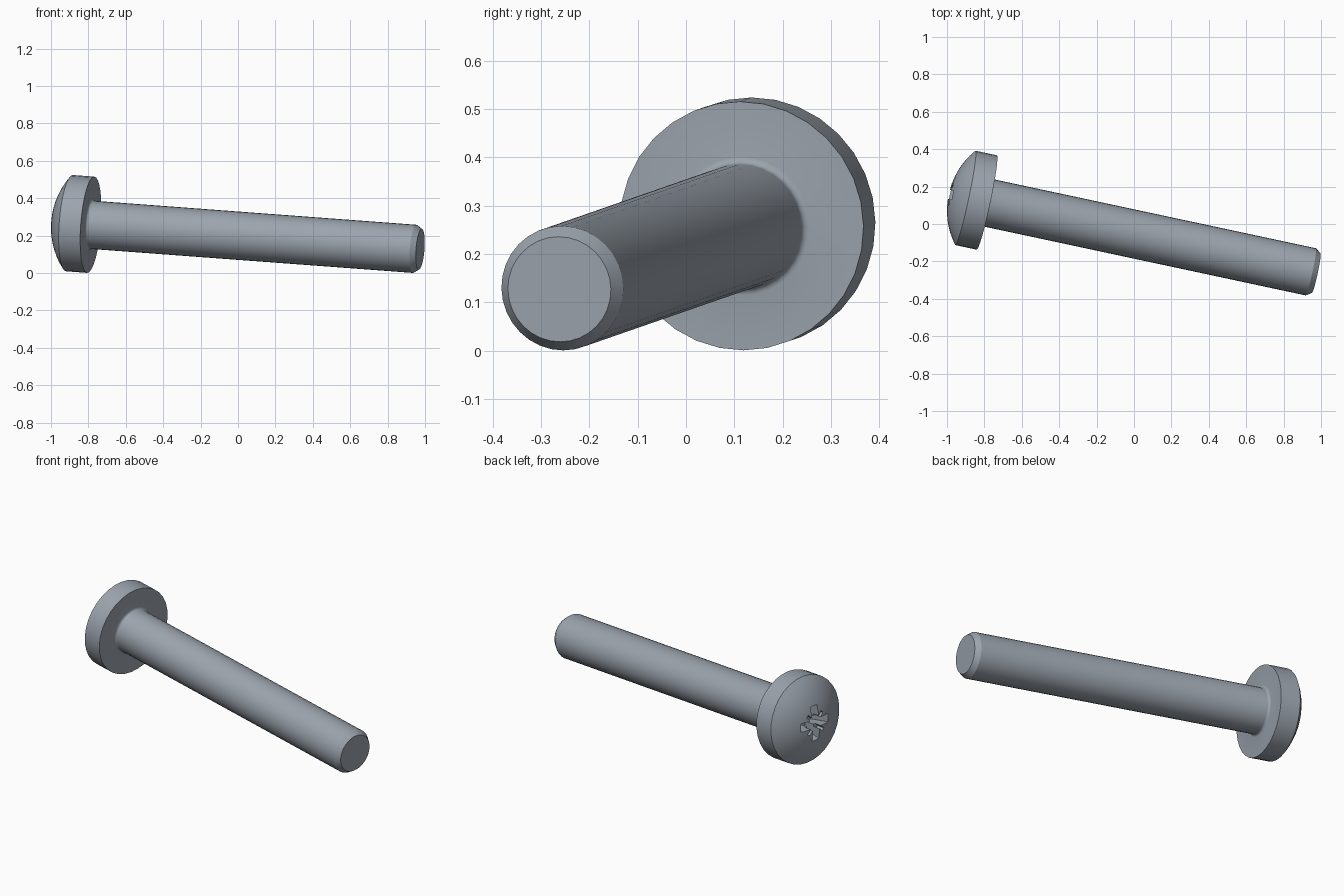
import bpy, bmesh, math
from mathutils import Euler, Vector

cube = bpy.data.objects.get("Cube")
if cube:
    bpy.data.objects.remove(cube, do_unlink=True)

# Dimensions, along the screw axis (local +x runs from head to tip)
HEAD_R, RIM, DOME = 0.258, 0.118, 0.09
SHAFT_R, LENGTH = 0.129, 1.806
FILLET, CHAMFER_X, CHAMFER_R = 0.015, 0.03, 0.02
SEGMENTS = 32

steel = bpy.data.materials.new("steel grey")
steel.use_nodes = True
colour = (0.33, 0.37, 0.42, 1)
steel.diffuse_color = colour
steel.node_tree.nodes["Principled BSDF"].inputs["Base Color"].default_value = colour


def make_object(name, bm):
    mesh = bpy.data.meshes.new(name)
    bmesh.ops.recalc_face_normals(bm, faces=bm.faces)
    bm.to_mesh(mesh)
    bm.free()
    mesh.materials.append(steel)
    obj = bpy.data.objects.new(name, mesh)
    bpy.context.collection.objects.link(obj)
    return obj


def lathe(name, profile):
    """Spin (x, radius) points about the x axis."""
    bm = bmesh.new()
    verts = [bm.verts.new((x, 0, r)) for x, r in profile]
    edges = [bm.edges.new(pair) for pair in zip(verts, verts[1:])]
    bmesh.ops.spin(bm, geom=verts + edges, cent=(0, 0, 0), axis=(1, 0, 0),
                   angle=math.tau, steps=SEGMENTS, use_merge=True)
    bmesh.ops.remove_doubles(bm, verts=bm.verts, dist=1e-5)
    return make_object(name, bm)


def slot_cutter(name, half_len, half_width, depth, taper, angle):
    """Tapered bar sunk into the dome, turned about the screw axis."""
    bm = bmesh.new()
    bmesh.ops.create_cube(bm, size=2)
    top, floor = -RIM - DOME - 0.03, -RIM - DOME + depth
    turn = Euler((angle, 0, 0)).to_matrix()
    for v in bm.verts:
        deep = v.co.x > 0
        k = taper if deep else 1
        v.co = turn @ Vector((floor if deep else top,
                              v.co.y * half_len * k, v.co.z * half_width))
    return make_object(name, bm)


# Dome arc, then rim, underside, fillet, shank and chamfered tip
sphere_r = (HEAD_R ** 2 + DOME ** 2) / (2 * DOME)
half_angle = math.asin(HEAD_R / sphere_r)
centre = -RIM - DOME + sphere_r
profile = [(centre - sphere_r * math.cos(half_angle * i / 8),
            sphere_r * math.sin(half_angle * i / 8)) for i in range(9)]
profile.append((0, HEAD_R))
for i in range(5):
    a = math.pi / 2 * i / 4
    profile.append((FILLET * (1 - math.cos(a)),
                    SHAFT_R + FILLET * (1 - math.sin(a))))
profile += [(LENGTH - CHAMFER_X, SHAFT_R),
            (LENGTH, SHAFT_R - CHAMFER_R), (LENGTH, 0)]
screw = lathe("pan_head_screw", profile)

# Cross recess with fine diagonal ribs
bpy.context.view_layer.objects.active = screw
screw.select_set(True)
for i in range(4):
    angle = i * math.pi / 4
    if i % 2 == 0:
        cutter = slot_cutter("cross_cutter", 0.115, 0.025, 0.12, 0.6, angle)
    else:
        cutter = slot_cutter("rib_cutter", 0.085, 0.009, 0.05, 0.8, angle)
    cutter.hide_render = True
    cut = screw.modifiers.new("recess", 'BOOLEAN')
    cut.operation = 'DIFFERENCE'
    cut.solver = 'EXACT'
    cut.object = cutter
    bpy.ops.object.modifier_apply(modifier=cut.name)
    bpy.data.objects.remove(cutter, do_unlink=True)

bpy.ops.object.shade_smooth_by_angle(angle=math.radians(25))

# Tilted resting pose, on head rim and tip
screw.rotation_euler = (0, math.radians(4.16), math.radians(-12.08))
screw.location = (-0.787, 0.115, 0.258)
